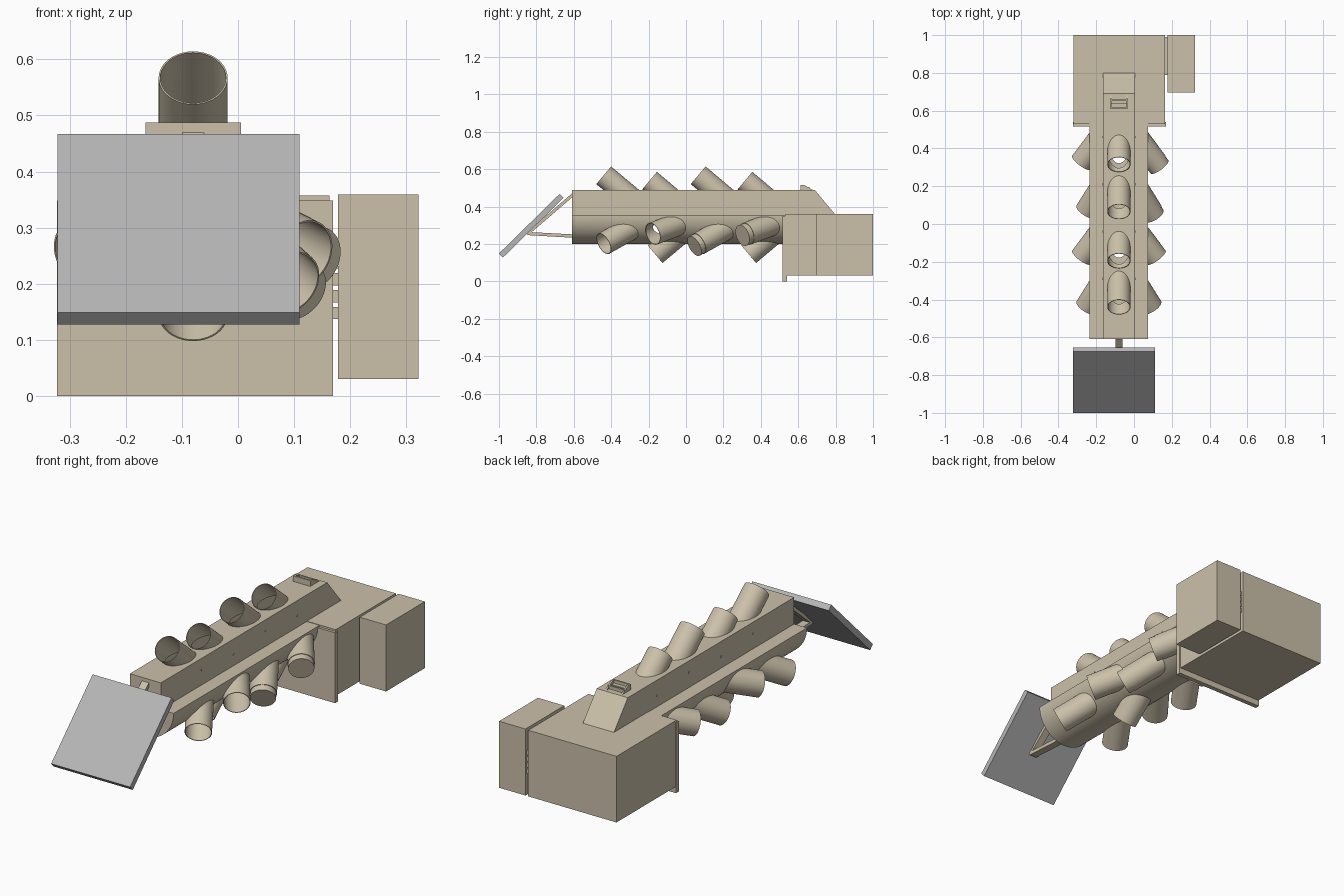
import bpy, bmesh, math
from mathutils import Vector

if "Cube" in bpy.data.objects:
    bpy.data.objects.remove(bpy.data.objects["Cube"])


def make_material(name, color):
    m = bpy.data.materials.new(name)
    m.use_nodes = True
    m.diffuse_color = color
    m.node_tree.nodes["Principled BSDF"].inputs["Base Color"].default_value = color
    return m


TAN = make_material("warm tan", (0.60, 0.53, 0.40, 1))
GREY = make_material("light grey", (0.47, 0.47, 0.47, 1))

CX, CZ = -0.08, 0.355          # centre line of the body
BODY_R, WALL = 0.155, 0.01
BEAM_HALF, BEAM_TOP = 0.085, 0.487
LEAN = math.radians(40)        # how far each tube rises off the body


def finish(name, bm, mat=TAN):
    bmesh.ops.recalc_face_normals(bm, faces=bm.faces)
    mesh = bpy.data.meshes.new(name)
    bm.to_mesh(mesh)
    bm.free()
    obj = bpy.data.objects.new(name, mesh)
    bpy.context.collection.objects.link(obj)
    mesh.materials.append(mat)
    return obj


def loft(name, ring_a, ring_b, mat=TAN):
    """Closed solid between two matching rings."""
    bm = bmesh.new()
    a = [bm.verts.new(p) for p in ring_a]
    b = [bm.verts.new(p) for p in ring_b]
    bm.faces.new(a)
    bm.faces.new(b)
    for i in range(len(a)):
        j = (i + 1) % len(a)
        bm.faces.new((a[i], a[j], b[j], b[i]))
    return finish(name, bm, mat)


def side_prism(name, outline, x0, x1, mat=TAN):
    return loft(name, [(x0, y, z) for y, z in outline],
                [(x1, y, z) for y, z in outline], mat)


def box(name, x0, x1, y0, y1, z0, z1, mat=TAN):
    return side_prism(name, [(y0, z0), (y1, z0), (y1, z1), (y0, z1)], x0, x1, mat)


def select(obj):
    bpy.ops.object.select_all(action='DESELECT')
    obj.select_set(True)
    bpy.context.view_layer.objects.active = obj


def cut(obj, cutter):
    select(obj)
    mod = obj.modifiers.new("cut", 'BOOLEAN')
    mod.operation = 'DIFFERENCE'
    mod.solver = 'EXACT'
    mod.object = cutter
    bpy.ops.object.modifier_apply(modifier=mod.name)


def smooth(obj):
    select(obj)
    bpy.ops.object.shade_smooth_by_angle(angle=math.radians(30))


# Hollow body: half-round trough with a square beam on top
def body_solid(name, inset, y0, y1):
    r, hw = BODY_R - inset, BEAM_HALF - inset
    start = math.asin(inset / r)
    outline = [(hw, BEAM_TOP - inset), (-hw, BEAM_TOP - inset), (-hw, CZ - inset)]
    for i in range(41):
        a = math.pi + start + (math.pi - 2 * start) * i / 40
        outline.append((r * math.cos(a), CZ + r * math.sin(a)))
    outline.append((hw, CZ - inset))
    return loft(name, [(CX + x, y0, z) for x, z in outline],
                [(CX + x, y1, z) for x, z in outline])


body = body_solid("body_shell", 0, -0.61, 0.56)
cavity = body_solid("cavity_cutter", WALL, -0.60, 0.55)
cavity.hide_render = True
cut(body, cavity)


# Slanted tubes, trimmed on a plane at a given depth from the centre line
def tube_solid(name, y, angle, dist, radius, depth, extra):
    out = Vector((math.cos(angle), 0, math.sin(angle)))
    axis = out * math.sin(LEAN) + Vector((0, -math.cos(LEAN), 0))
    u = Vector((-out.z, 0, out.x))
    v = axis.cross(u)
    centre = Vector((CX, 0, CZ))
    mouth, base = [], []
    for i in range(40):
        t = 2 * math.pi * i / 40
        p = (centre + Vector((0, y, 0)) + out * dist + axis * extra
             + (u * math.cos(t) + v * math.sin(t)) * radius)
        mouth.append(p)
        base.append(p - axis * ((out.dot(p - centre) - depth) / out.dot(axis)))
    return loft(name, mouth, base)


# name, mouth y, angle around the body, mouth distance from the centre line
tubes = []
for k, y in enumerate((-0.44, -0.195, 0.065, 0.315)):
    tubes.append((f"top_tube_{k + 1}", y, 90, 0.183 if k % 2 else 0.212))
for k, y in enumerate((-0.44, -0.177, 0.068, 0.325)):
    angle, dist = (-27, 0.222) if k % 2 else (-42, 0.23)
    tubes.append((f"left_tube_{k + 1}", y, angle, dist))
    tubes.append((f"right_tube_{k + 1}", y, 180 - angle, dist))
for k, y in enumerate((-0.165, 0.335)):
    tubes.append((f"bottom_tube_{k + 1}", y, -90, 0.21))

for name, y, degrees, dist in tubes:
    a = math.radians(degrees)
    depth = 0.10 if degrees == 90 else 0.125
    tube = tube_solid(name, y, a, dist, 0.0615, depth, 0)
    bore = tube_solid("bore_cutter", y, a, dist, 0.0585, depth - 0.005, 0.03)
    bore.hide_render = True
    cut(body, bore)
    cut(tube, bore)
    cut(tube, cavity)
    smooth(tube)
    bpy.data.objects.remove(bore)
bpy.data.objects.remove(cavity)
smooth(body)

# Sloped tail of the beam
side_prism("beam_tail", [(0.56, CZ - 0.02), (0.56, BEAM_TOP), (0.69, BEAM_TOP), (0.80, CZ)],
           CX - BEAM_HALF, CX + BEAM_HALF)

# Small latch on the tail
box("latch_base", -0.127, -0.033, 0.612, 0.64, 0.48, 0.5)
box("latch_front", -0.127, -0.033, 0.612, 0.62, 0.48, 0.515)
box("latch_bar", -0.127, -0.033, 0.652, 0.661, 0.48, 0.503)
for side, x in (("right", -0.127), ("left", -0.041)):
    side_prism(f"latch_cheek_{side}",
               [(0.612, 0.48), (0.612, 0.515), (0.632, 0.515), (0.68, 0.487), (0.68, 0.48)],
               x, x + 0.008)

# Rivets along the beam sides
for k in range(4):
    y, z = -0.29 + 0.25 * k, 0.41 if k % 2 else 0.43
    ring = [(y + 0.006 * math.cos(i * math.pi / 6), z + 0.006 * math.sin(i * math.pi / 6))
            for i in range(12)]
    for side, s in (("left", 1), ("right", -1)):
        x = CX + s * BEAM_HALF
        side_prism(f"rivet_{side}_{k + 1}", ring, x - 0.002, x + 0.002)

# Rear housing with front flange, side box and connector ribs
box("rear_housing", -0.32, 0.163, 0.53, 1.0, 0.03, 0.357)
box("front_flange", -0.323, 0.169, 0.517, 0.54, 0.0, 0.348)
box("side_box", 0.178, 0.322, 0.697, 1.0, 0.03, 0.359)
for k in range(4):
    z = 0.137 + 0.03 * k
    box(f"connector_rib_{k + 1}", 0.155, 0.185, 0.79, 0.99, z, z + 0.022)

# Tilted front panel
side_prism("front_panel", [(-1.0, 0.149), (-0.979, 0.127), (-0.655, 0.446), (-0.676, 0.467)],
           -0.322, 0.11, GREY)

# Triangular bracket carrying the panel
side_prism("bracket_diagonal", [(-0.857, 0.257), (-0.832, 0.257), (-0.605, 0.452), (-0.605, 0.474)],
           -0.099, -0.061)
side_prism("bracket_lower", [(-0.857, 0.257), (-0.845, 0.247), (-0.605, 0.233), (-0.605, 0.251),
                             (-0.83, 0.263)], -0.099, -0.061)
